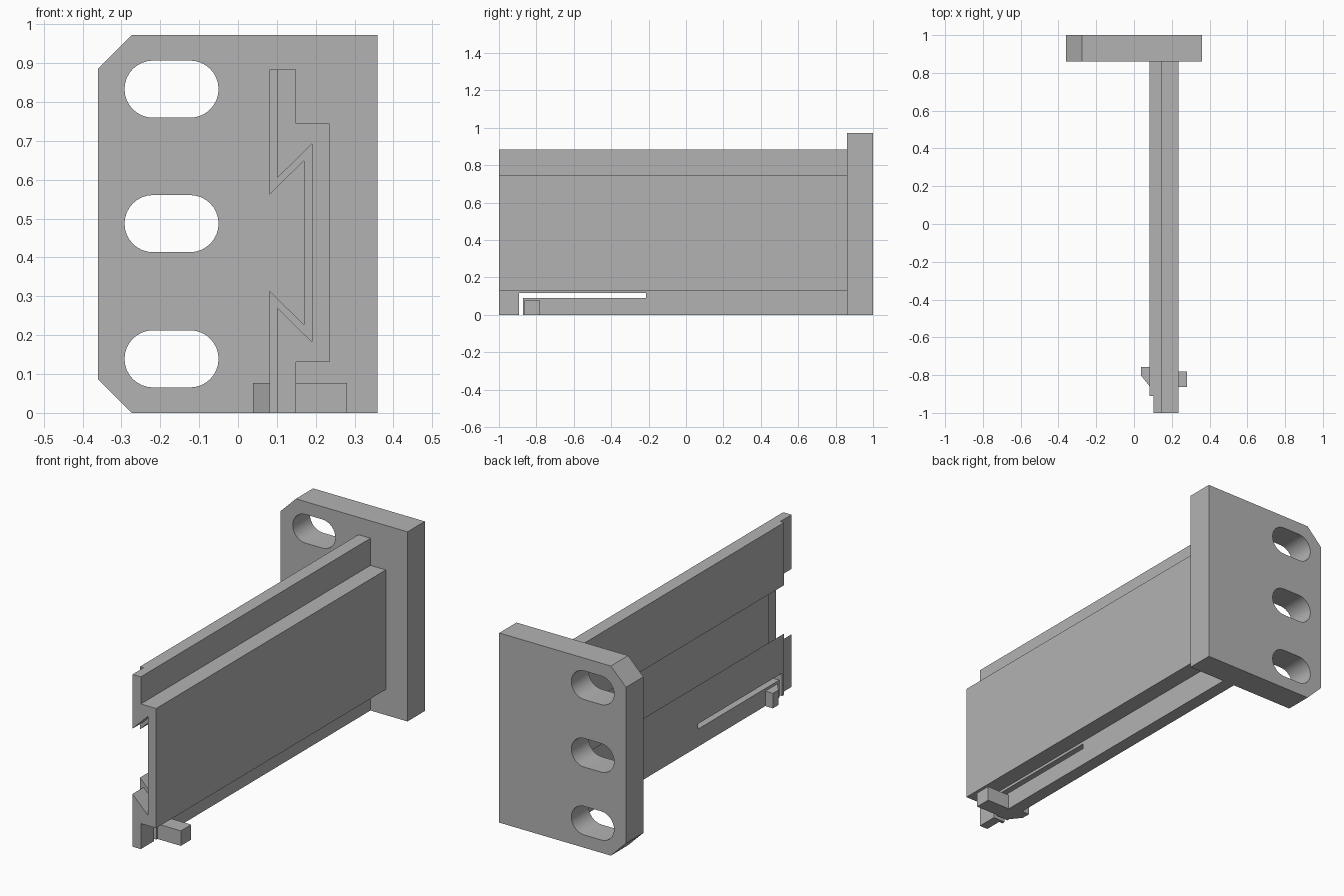
import bpy, bmesh, math
from mathutils import Vector

cube = bpy.data.objects.get("Cube")
if cube:
    bpy.data.objects.remove(cube)

grey = bpy.data.materials.new("plain grey")
grey.use_nodes = True
COLOUR = (0.45, 0.45, 0.45, 1)
grey.diffuse_color = COLOUR
grey.node_tree.nodes["Principled BSDF"].inputs["Base Color"].default_value = COLOUR

# Placement of a 2D profile point (a, b) at depth d, by extrusion axis
PLACE = {
    "x": lambda a, b, d: (d, a, b),
    "y": lambda a, b, d: (a, d, b),
    "z": lambda a, b, d: (a, b, d),
}


def prism(name, profile, axis, start, end):
    """Extrude a closed 2D profile along one axis."""
    bm = bmesh.new()
    place = PLACE[axis]
    face = bm.faces.new([bm.verts.new(place(a, b, start)) for a, b in profile])
    new = bmesh.ops.extrude_face_region(bm, geom=[face])["geom"]
    moved = [v for v in new if isinstance(v, bmesh.types.BMVert)]
    bmesh.ops.translate(bm, verts=moved, vec=Vector(place(0, 0, end - start)))
    bmesh.ops.recalc_face_normals(bm, faces=bm.faces)
    mesh = bpy.data.meshes.new(name)
    bm.to_mesh(mesh)
    bm.free()
    mesh.materials.append(grey)
    obj = bpy.data.objects.new(name, mesh)
    bpy.context.collection.objects.link(obj)
    return obj


def activate(obj):
    bpy.ops.object.select_all(action="DESELECT")
    obj.select_set(True)
    bpy.context.view_layer.objects.active = obj


def cut(obj, cutter):
    """Subtract the cutter, then discard it."""
    cutter.hide_render = True
    mod = obj.modifiers.new("cut", "BOOLEAN")
    mod.operation, mod.solver, mod.object = "DIFFERENCE", "EXACT", cutter
    activate(obj)
    bpy.ops.object.modifier_apply(modifier=mod.name)
    bpy.data.objects.remove(cutter)


def rectangle(a0, a1, b0, b1):
    return [(a0, b0), (a1, b0), (a1, b1), (a0, b1)]


def stadium(x0, x1, zc, r, steps=16):
    """Horizontal slot outline with round ends."""
    points = []
    for cx, first in ((x1 - r, -math.pi / 2), (x0 + r, math.pi / 2)):
        for i in range(steps + 1):
            t = first + math.pi * i / steps
            points.append((cx + r * math.cos(t), zc + r * math.sin(t)))
    return points


# Mounting plate with two chamfered corners and three oblong holes
BACK, JOINT = 1.0, 0.86
plate = prism("mounting_plate", [(-0.274, 0), (0.359, 0), (0.359, 0.972), (-0.274, 0.972),
                                 (-0.36, 0.886), (-0.36, 0.086)], "y", JOINT, BACK)
for zc in (0.139, 0.487, 0.833):
    cut(plate, prism("hole_cutter", stadium(-0.292, -0.05, zc, 0.0735), "y", 0.8, 1.1))
activate(plate)
bpy.ops.object.shade_smooth_by_angle(angle=math.radians(30))

# Rail: thin flanges above and below a thicker web
rail = prism("rail", [(0.081, 0), (0.149, 0), (0.149, 0.131), (0.236, 0.131),
                      (0.236, 0.744), (0.149, 0.744), (0.149, 0.883), (0.081, 0.883)],
             "y", -1.0, JOINT)
# Dovetail groove along the whole rail
cut(rail, prism("groove_cutter", [(0.051, 0.343), (0.17, 0.227), (0.17, 0.649), (0.051, 0.532)],
                "y", -1.1, 0.9))
# Recessed front end with a deeper dovetail
cut(rail, prism("end_cutter", [(0, -0.1), (0.102, -0.1), (0.102, 0.27), (0.19, 0.183),
                               (0.19, 0.692), (0.102, 0.605), (0.102, 1), (0, 1)],
                "y", -1.1, -0.91))
# L-shaped slit that frees the spring tongue
cut(rail, prism("slit_cutter", [(-0.893, -0.1), (-0.872, -0.1), (-0.872, 0.09),
                                (-0.213, 0.09), (-0.213, 0.117), (-0.893, 0.117)],
                "x", 0, 0.3))

# Release tab and latch hook on the tongue
prism("release_tab", rectangle(0.149, 0.281, -0.864, -0.78), "z", 0, 0.077)
prism("latch_hook", [(0.081, -0.857), (0.081, -0.758), (0.038, -0.758), (0.038, -0.803)],
      "z", 0, 0.077)
